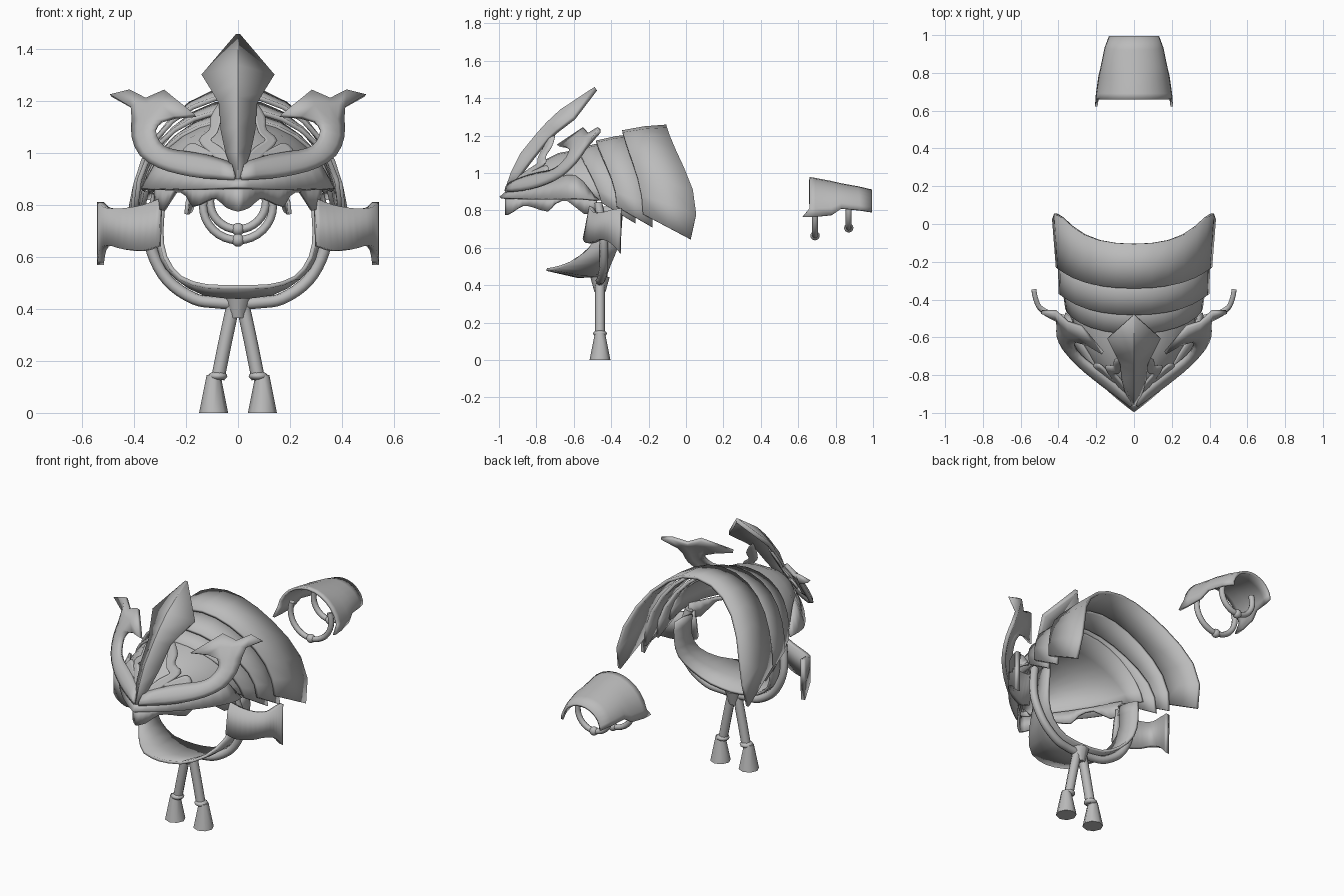
import bpy, bmesh, math
from mathutils import Vector

if "Cube" in bpy.data.objects:
    bpy.data.objects.remove(bpy.data.objects["Cube"])

MAT = bpy.data.materials.new("plain_grey")
MAT.diffuse_color = (0.5, 0.5, 0.5, 1)
MAT.use_nodes = True
MAT.node_tree.nodes["Principled BSDF"].inputs["Base Color"].default_value = MAT.diffuse_color


def finish(ob, mirror=False, thick=0, angle=35):
    """Link the object, give it its colour, thickness and mirror copy."""
    if ob.name not in bpy.context.scene.collection.objects:
        bpy.context.scene.collection.objects.link(ob)
    ob.data.materials.clear()
    ob.data.materials.append(MAT)
    if thick:
        m = ob.modifiers.new("thickness", 'SOLIDIFY')
        m.thickness, m.offset = thick, 0
    if mirror:
        ob.modifiers.new("mirror", 'MIRROR').use_mirror_merge = False
    bpy.ops.object.select_all(action='DESELECT')
    ob.select_set(True)
    bpy.context.view_layer.objects.active = ob
    bpy.ops.object.shade_smooth_by_angle(angle=math.radians(angle))
    return ob


def smooth(pts, n=3, closed=False):
    """Catmull-Rom points through a short list."""
    p = [Vector(q) for q in pts]
    k = len(p)
    get = (lambda i: p[i % k]) if closed else (lambda i: p[max(0, min(k - 1, i))])
    out = []
    for i in range(k if closed else k - 1):
        a, b, c, d = get(i - 1), get(i), get(i + 1), get(i + 2)
        for j in range(n):
            t = j / n
            out.append(0.5 * (2 * b + (c - a) * t + (2 * a - 5 * b + 4 * c - d) * t * t
                              + (3 * b - a - 3 * c + d) * t ** 3))
    return out if closed else out + [p[-1]]


def both_sides(half):
    """Extend a half row that starts on the middle line to both sides."""
    return [Vector((-p[0], p[1], p[2])) for p in reversed(half[1:])] + list(half)


def loft(name, rows, thick, mirror=False, angle=35):
    """Plate stretched over rows of points."""
    bm = bmesh.new()
    grid = [[bm.verts.new(p) for p in r] for r in rows]
    for r, s in zip(grid, grid[1:]):
        for i in range(len(r) - 1):
            bm.faces.new((r[i], r[i + 1], s[i + 1], s[i]))
    bmesh.ops.remove_doubles(bm, verts=bm.verts, dist=0.0005)
    me = bpy.data.meshes.new(name)
    bm.to_mesh(me)
    return finish(bpy.data.objects.new(name, me), mirror, thick, angle)


def arch(yt, yb, zt, zb, w, bulge=0.0, n=14):
    """Half-ellipse arch whose feet can lie further back than its top."""
    row = []
    for i in range(n + 1):
        a = math.pi * (i / n - 0.5)
        u = 1 - math.cos(a)
        row.append(Vector((w * math.sin(a), yt + (yb - yt) * u + bulge * math.sin(math.pi * min(1, abs(u)) ** 1.5),
                           zt + (zb - zt) * u)))
    return row


def to_mesh(ob, name):
    bpy.context.scene.collection.objects.link(ob)
    dg = bpy.context.evaluated_depsgraph_get()
    me = bpy.data.meshes.new_from_object(ob.evaluated_get(dg))
    bpy.data.objects.remove(ob)
    return bpy.data.objects.new(name, me)


def spline_object(pts, dims, radius, closed=False):
    cu = bpy.data.curves.new("path", 'CURVE')
    cu.dimensions = dims
    cu.bevel_depth, cu.bevel_resolution = radius, 2
    sp = cu.splines.new('POLY')
    sp.points.add(len(pts) - 1)
    for q, p in zip(sp.points, pts):
        q.co = (*p, 1)
    sp.use_cyclic_u = closed
    return cu, bpy.data.objects.new("path", cu)


def tube(name, pts, radius, mirror=False, n=4):
    cu, ob = spline_object(smooth(pts, n), '3D', radius)
    cu.use_fill_caps = True
    return finish(to_mesh(ob, name), mirror, angle=50)


def lean(x, z):
    """Depth of the brow ornaments at a place seen from the front."""
    return min(-.465, -.955 + .65 * x + .70 * (z - .91))


def ornament(name, outline, radius):
    """Rounded flat shape drawn in x, z and leaned back along the brow."""
    pts = [(p.x, p.y, 0) for p in smooth([(*p, 0) for p in outline], 3, True)]
    cu, ob = spline_object(pts, '2D', radius, True)
    cu.fill_mode, cu.extrude, cu.offset = 'BOTH', 0.004, -radius * 0.4
    ob = to_mesh(ob, name)
    for v in ob.data.vertices:
        x, z, d = v.co
        v.co = (x, lean(x, z) - d, z)
    return finish(ob, True, angle=50)


def cone(name, x, y, z0, z1, r0, r1, mirror=False, sides=8):
    bm = bmesh.new()
    bmesh.ops.create_cone(bm, cap_ends=True, segments=sides, radius1=r0, radius2=r1, depth=z1 - z0)
    bmesh.ops.translate(bm, verts=bm.verts, vec=(x, y, (z0 + z1) / 2))
    me = bpy.data.meshes.new(name)
    bm.to_mesh(me)
    return finish(bpy.data.objects.new(name, me), mirror, angle=50)


def ball(name, x, y, z, r, squash=1.0, mirror=False):
    bm = bmesh.new()
    bmesh.ops.create_uvsphere(bm, u_segments=12, v_segments=8, radius=r)
    for v in bm.verts:
        v.co = (v.co.x + x, v.co.y + y, v.co.z * squash + z)
    me = bpy.data.meshes.new(name)
    bm.to_mesh(me)
    return finish(bpy.data.objects.new(name, me), mirror, angle=60)


# helmet bowl and three overlapping neck plates
loft("helmet_bowl", [arch(-.40, -.34, 1.135, .82, .345), arch(-.54, -.44, 1.125, .85, .335),
                     arch(-.68, -.57, 1.10, .87, .30), arch(-.80, -.71, 1.04, .88, .215),
                     arch(-.89, -.84, .97, .88, .11), arch(-.94, -.92, .91, .88, .03)], .015)
plates = [((-.58, -.45, 1.125, .84, .355, .01), (-.39, -.27, 1.155, .73, .38, .03)),
          ((-.48, -.37, 1.165, .82, .39, .02), (-.27, -.18, 1.20, .71, .395, .03)),
          ((-.34, -.23, 1.22, .78, .405, .02), (-.105, .025, 1.25, .645, .425, .07))]
for i, (f, b) in enumerate(plates):
    mid = [(s + t) / 2 for s, t in zip(f, b)]
    mid[2] += .006
    loft(f"neck_plate_{i + 1}", [arch(*f), arch(*mid), arch(*b)], .018)

# pointed brim, and scalloped brow plate beneath it
low = smooth([(0, -.992, .868), (.14, -.875, .862), (.27, -.73, .86), (.365, -.58, .862), (.36, -.47, .855)])
high = smooth([(0, -.955, .90), (.12, -.85, .925), (.22, -.72, .96), (.30, -.59, .985), (.335, -.49, .87)])
loft("brim", [both_sides(low), both_sides(high)], .014)
brow = [(0, -.96, .775), (.04, -.93, .79), (.08, -.87, .825), (.12, -.81, .815), (.17, -.74, .795),
        (.195, -.70, .835), (.24, -.63, .85), (.285, -.54, .78), (.32, -.48, .80)]
brow = smooth(brow, 2)
loft("brow_plate", [both_sides(brow), both_sides([Vector((p.x, p.y, .872)) for p in brow])], .014)

# jaw guard
jaw = [[(0, -.745, .485), (.12, -.715, .488), (.22, -.62, .52), (.28, -.52, .60), (.295, -.47, .70), (.285, -.46, .82)],
       [(0, -.58, .447), (.13, -.56, .46), (.235, -.50, .52), (.295, -.44, .60), (.305, -.41, .70), (.30, -.40, .82)],
       [(0, -.42, .452), (.13, -.42, .465), (.235, -.40, .52), (.30, -.365, .60), (.315, -.345, .70), (.31, -.34, .81)]]
loft("jaw_guard", [both_sides(smooth(r, 2)) for r in jaw], .016)

# curled side guards
top = smooth([(.295, -.505, .825), (.36, -.495, .80), (.44, -.475, .787), (.50, -.44, .79), (.522, -.39, .805), (.53, -.345, .812)])
bot = smooth([(.30, -.54, .645), (.36, -.525, .625), (.44, -.49, .63), (.495, -.45, .645), (.52, -.40, .625), (.53, -.35, .57)])
loft("side_guard", [top, bot], .026, mirror=True)

# ridged centre crest: height, depth of ridge, half width, height and depth of edges
crest = [(.90, -.96, .003, .90, -.95), (1.0, -.925, .04, 1.0, -.88), (1.10, -.875, .058, 1.08, -.82),
         (1.21, -.785, .066, 1.185, -.735), (1.265, -.735, .09, 1.225, -.69),
         (1.33, -.665, .135, 1.295, -.60), (1.45, -.483, .003, 1.45, -.482)]
loft("centre_crest", [[(-x, ye, ze), (0, yr, zr), (x, ye, ze)] for zr, yr, x, ze, ye in crest], .024, angle=15)

# swollen horns: a crescent between two edges, ending in a forked head
outer = smooth([(.01, .90, 0), (.13, .905, 0), (.22, .92, 0), (.30, .945, 0), (.37, .99, 0), (.402, 1.06, 0), (.402, 1.13, 0)], 2)
inner = smooth([(.02, .955, 0), (.115, .985, 0), (.20, 1.0, 0), (.26, 1.01, 0), (.30, 1.035, 0), (.318, 1.085, 0), (.295, 1.122, 0)], 2)
flat = [[a.lerp(b, k / 4) for k in range(5)] for a, b in zip(outer, inner)]
flat.append([(.408, 1.175), (.385, 1.185), (.345, 1.18), (.29, 1.18), (.245, 1.138)])
flat.append([(.49, 1.222), (.415, 1.24), (.352, 1.206), (.28, 1.238), (.165, 1.146)])
rows = []
for i, r in enumerate(flat):
    h = .022 if i < len(flat) - 1 else 0
    rows.append([(p[0], lean(p[0], p[1]) - h * s, p[1]) for p, s in zip(r, (0, .75, 1, .75, 0))])
loft("horn", rows, .022, True, 50)

# small flames inside the horns
flame = [(.02, .92), (.06, .96), (.10, 1.0), (.145, 1.05), (.105, 1.09), (.10, 1.14), (.06, 1.20),
         (.07, 1.13), (.085, 1.08), (.11, 1.05), (.07, 1.02), (.035, .98)]
ornament("inner_flame", flame, .009)
ornament("inner_leaf", [(.09, 1.0), (.13, 1.015), (.18, 1.035), (.21, 1.0), (.15, .985)], .008)

# chin cord with knot and tassels
tube("chin_cord", [(.31, -.47, .84), (.335, -.45, .72), (.33, -.44, .62), (.27, -.44, .51),
                   (.17, -.45, .44), (.08, -.46, .425), (0, -.46, .42)], .023, True)
cone("cord_knot", 0, -.46, .365, .445, .03, .052)
tube("hanging_cord", [(.02, -.46, .41), (.05, -.46, .27), (.078, -.46, .13)], .026, True)
ball("tassel_ring", .078, -.46, .142, .037, .5, True)
cone("tassel", .094, -.46, 0, .145, .056, .027, True)

# tail guard plate, arched and tapering backwards, with pointed front corners
front = arch(.66, .66, .972, .765, .20)
front[0].y = front[-1].y = .622
rows = [front, arch(.69, .69, .967, .765, .195), arch(.77, .78, .952, .775, .182),
        arch(.83, .83, .938, .81, .17), arch(.92, .93, .922, .80, .15), arch(.993, .993, .905, .79, .126)]
loft("tail_guard", rows, .014)

# straps under the tail guard
for i, (y, z, r) in enumerate([(.69, .80, .135), (.87, .815, .108)]):
    arc = [(r * math.cos(a), y, z - r * math.sin(a)) for a in [math.pi * k / 8 for k in range(-1, 10)]]
    tube(f"tail_strap_{i + 1}", arc, .016, n=2)
    ball(f"tail_strap_bead_{i + 1}", 0, y, z - r, .025)
